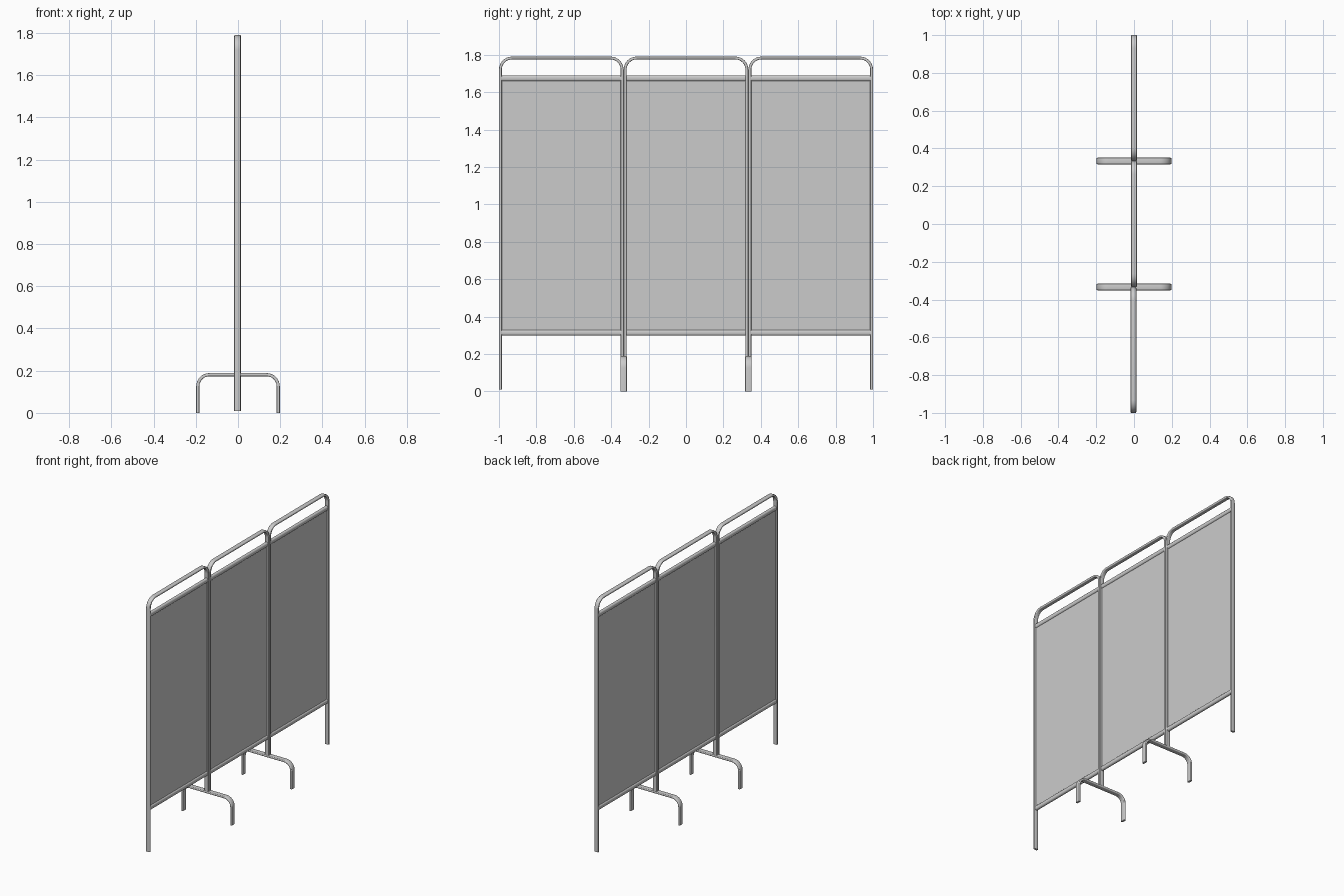
import bpy, bmesh, math
from mathutils import Vector

if "Cube" in bpy.data.objects:
    bpy.data.objects.remove(bpy.data.objects["Cube"])


def finish(name, bm):
    bmesh.ops.recalc_face_normals(bm, faces=bm.faces)
    me = bpy.data.meshes.new(name)
    bm.to_mesh(me)
    bm.free()
    ob = bpy.data.objects.new(name, me)
    bpy.context.collection.objects.link(ob)
    bpy.ops.object.select_all(action='DESELECT')
    ob.select_set(True)
    bpy.context.view_layer.objects.active = ob
    bpy.ops.object.shade_smooth_by_angle(angle=math.radians(35))
    return ob


def section(half_w, half_t, r, n=3):
    """Rounded rectangle: w along the bend axis, t in the bend plane."""
    pts = []
    for k, (sx, sy) in enumerate([(1, 1), (-1, 1), (-1, -1), (1, -1)]):
        for i in range(n + 1):
            a = math.pi / 2 * (k + i / n)
            pts.append((sx * (half_w - r) + r * math.cos(a),
                        sy * (half_t - r) + r * math.sin(a)))
    return pts


def arch(name, half_span, top, bottom_a, bottom_b, radius, prof, to_world):
    """Sweep a profile along an upside-down U in the (u, z) plane."""
    path = [((-half_span, bottom_a), (0, 1))]
    for cu, start in ((-half_span + radius, math.pi), (half_span - radius, math.pi / 2)):
        for i in range(9):
            a = start - math.pi / 2 * i / 8
            path.append(((cu + radius * math.cos(a), top - radius + radius * math.sin(a)),
                         (math.sin(a), -math.cos(a))))
    path.append(((half_span, bottom_b), (0, -1)))
    bm = bmesh.new()
    rings = []
    for (u, z), (tu, tz) in path:
        rings.append([bm.verts.new(to_world(w, u - tz * t, z + tu * t)) for w, t in prof])
    n = len(prof)
    for r0, r1 in zip(rings, rings[1:]):
        for i in range(n):
            bm.faces.new((r0[i], r0[(i + 1) % n], r1[(i + 1) % n], r1[i]))
    bm.faces.new(rings[0])
    bm.faces.new(rings[-1])
    return finish(name, bm)


def extrude_y(name, prof, x, z, y0, y1):
    bm = bmesh.new()
    a, b = ([bm.verts.new((x + px, y, z + pz)) for px, pz in prof] for y in (y0, y1))
    n = len(prof)
    for i in range(n):
        bm.faces.new((a[i], a[(i + 1) % n], b[(i + 1) % n], b[i]))
    bm.faces.new(a)
    bm.faces.new(b)
    return finish(name, bm)


# Three panels: bent tube frame, stretched cloth and two hem rods
FLOOR, FOOT_TOP = 0.01, 0.18
tube = section(0.015, 0.0075, 0.005)
rod = section(0.012, 0.016, 0.011)
cloth = [(-0.004, -0.68), (0.004, -0.68), (0.004, 0.68), (-0.004, 0.68)]
panels = [("left", -0.667, -0.003, FLOOR, FOOT_TOP),
          ("middle", 0.0, 0.0, FOOT_TOP, FOOT_TOP),
          ("right", 0.667, 0.0, FOOT_TOP, FLOOR)]
for label, y, x, za, zb in panels:
    arch(label + "_frame", 0.3255, 1.7825, za, zb, 0.062, tube,
         lambda w, u, z: Vector((x + w, y + u, z)))
    extrude_y(label + "_cloth", cloth, x, 0.995, y - 0.32, y + 0.32)
    for part, z in (("_top_rod", 1.674), ("_bottom_rod", 0.314)):
        extrude_y(label + part, rod, x, z, y - 0.32, y + 0.32)

# Two crosswise feet under the panel joints
flat = section(0.0175, 0.0075, 0.005)
for label, y in (("left", -0.3335), ("right", 0.3335)):
    arch(label + "_foot", 0.1905, 0.181, 0, 0, 0.055, flat,
         lambda w, u, z: Vector((u, y + w, z)))
